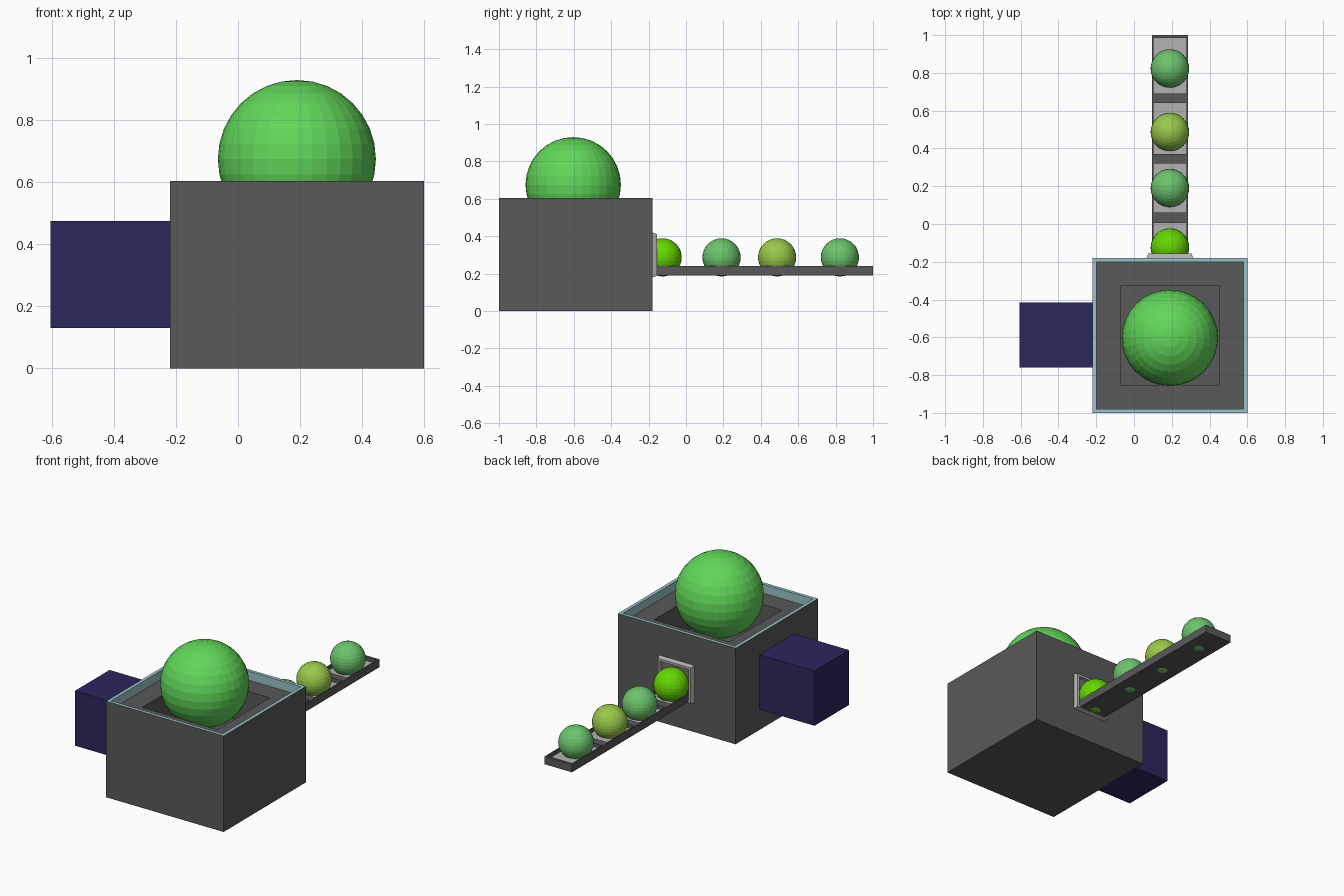
import bpy, bmesh
from mathutils import Vector

if "Cube" in bpy.data.objects:
    bpy.data.objects.remove(bpy.data.objects["Cube"])


def material(name, r, g, b):
    m = bpy.data.materials.new(name)
    m.diffuse_color = (r, g, b, 1)
    m.use_nodes = True
    m.node_tree.nodes["Principled BSDF"].inputs["Base Color"].default_value = m.diffuse_color
    return m


DARK = material("dark_grey", 0.1, 0.1, 0.1)
LIGHT = material("light_grey", 0.45, 0.45, 0.45)
MID = material("mid_grey", 0.16, 0.16, 0.16)
TEAL = material("pale_teal", 0.33, 0.55, 0.58)
NAVY = material("navy", 0.025, 0.02, 0.11)
GREEN = material("green", 0.12, 0.68, 0.1)
BRIGHT = material("bright_green", 0.13, 0.68, 0.0)
SOFT = material("soft_green", 0.15, 0.55, 0.15)
LIME = material("lime", 0.32, 0.58, 0.07)


def box_mesh(lo, hi):
    bm = bmesh.new()
    bmesh.ops.create_cube(bm, size=1)
    lo, hi = Vector(lo), Vector(hi)
    for v in bm.verts:
        v.co = (lo + hi) / 2 + v.co * (hi - lo)
    return bm


def finish(bm, name, *mats):
    me = bpy.data.meshes.new(name)
    bm.to_mesh(me)
    bm.free()
    for m in mats:
        me.materials.append(m)
    ob = bpy.data.objects.new(name, me)
    bpy.context.collection.objects.link(ob)
    return ob


def face_towards(bm, d):
    bm.normal_update()
    return max(bm.faces, key=lambda f: f.normal.dot(d) + 0.01 * f.calc_center_median().dot(d))


def sink(bm, face, border, depth, rim=0, wall=0, floor=0):
    """Inset a face by border, then push the middle in as a pocket."""
    n = face.normal.copy()
    for f in bmesh.ops.inset_region(bm, faces=[face], thickness=border)["faces"]:
        f.material_index = rim
    old = set(bm.faces)
    face.material_index = wall
    new = bmesh.ops.extrude_discrete_faces(bm, faces=[face])["faces"][0]
    for f in bm.faces:
        if f not in old:
            f.material_index = wall
    new.material_index = floor
    bmesh.ops.translate(bm, verts=new.verts, vec=-n * depth)
    bm.normal_update()
    return new


def sphere(name, y, z, r, mat):
    bm = bmesh.new()
    bmesh.ops.create_uvsphere(bm, u_segments=32, v_segments=16, radius=r)
    bmesh.ops.translate(bm, verts=bm.verts, vec=(0.19, y, z))
    finish(bm, name, mat)


# Hopper body: teal rim, shallow tray, square well under the big ball
bm = box_mesh((-0.22, -1, 0), (0.6, -0.18, 0.605))
tray = sink(bm, face_towards(bm, Vector((0, 0, 1))), 0.03, 0.056, rim=1, wall=1, floor=0)
sink(bm, tray, 0.18, 0.2)
finish(bm, "hopper_body", DARK, TEAL)

# Side motor box
finish(box_mesh((-0.605, -0.76, 0.13), (-0.22, -0.415, 0.475)), "motor_box", NAVY)

# Outlet frame on the back wall, tapered outward, with a sunk panel
bm = box_mesh((0.067, -0.18, 0.18), (0.313, -0.155, 0.42))
outer = face_towards(bm, Vector((0, 1, 0)))
c = outer.calc_center_median()
for v in outer.verts:
    v.co = c + (v.co - c) * 0.93
sink(bm, face_towards(bm, Vector((0, 1, 0))), 0.02, 0.02, floor=1)
finish(bm, "outlet_frame", LIGHT, MID)

# Conveyor: base, side rails, crossbars and light tray floors
finish(box_mesh((0.095, -0.18, 0.19), (0.285, 1, 0.212)), "conveyor_base", DARK)
finish(box_mesh((0.103, -0.178, 0.21), (0.277, 0.99, 0.216)), "tray_floor", LIGHT)
for name, x in (("left_rail", 0.095), ("right_rail", 0.277)):
    finish(box_mesh((x, -0.18, 0.212), (x + 0.008, 1, 0.24)), name, DARK)
for i, (a, b) in enumerate(((0.005, 0.06), (0.32, 0.37), (0.64, 0.69), (0.985, 1.0))):
    finish(box_mesh((0.103, a, 0.212), (0.277, b, 0.24)), f"crossbar_{i + 1}", DARK)

# Big ball in the hopper and small balls on the conveyor
sphere("big_ball", -0.603, 0.675, 0.255, GREEN)
for i, (y, m) in enumerate(((-0.125, BRIGHT), (0.19, SOFT), (0.487, LIME), (0.823, SOFT))):
    sphere(f"small_ball_{i + 1}", y, 0.287, 0.102, m)
